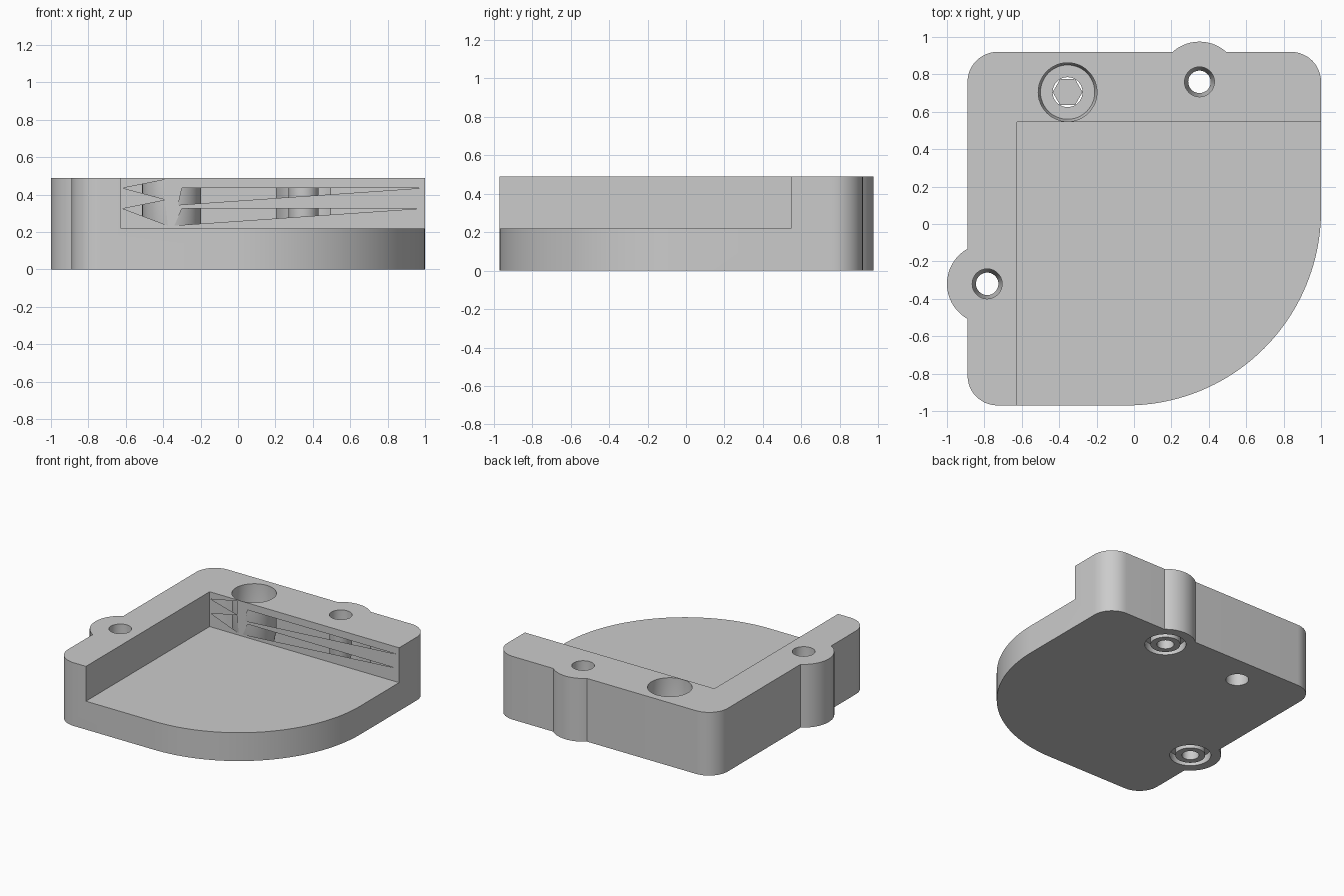
import bpy, bmesh, math
from mathutils import Vector

default = bpy.data.objects.get("Cube")
if default:
    bpy.data.objects.remove(default)

HEIGHT, FLOOR = 0.49, 0.22
WALL_X, WALL_Y = -0.625, 0.545
LEFT, RIGHT, FRONT, BACK = -0.89, 1.0, -0.97, 0.92
CORNER, SWEEP, LOBE = 0.16, 1.04, 0.215
SCREW_HOLES = [(-0.785, -0.32), (0.35, 0.76)]
BORE = (-0.355, 0.705)

gray = bpy.data.materials.new("plain gray")
gray.use_nodes = True
color = (0.6, 0.6, 0.6, 1)
gray.diffuse_color = color
gray.node_tree.nodes["Principled BSDF"].inputs["Base Color"].default_value = color


def make_object(name, bm):
    bmesh.ops.recalc_face_normals(bm, faces=bm.faces)
    mesh = bpy.data.meshes.new(name)
    bm.to_mesh(mesh)
    bm.free()
    mesh.materials.append(gray)
    obj = bpy.data.objects.new(name, mesh)
    bpy.context.collection.objects.link(obj)
    return obj


def arc(center, radius, start, end, steps):
    return [(center[0] + radius * math.cos(math.radians(start + (end - start) * i / steps)),
             center[1] + radius * math.sin(math.radians(start + (end - start) * i / steps)))
            for i in range(steps + 1)]


def prism(name, outline, z0, z1):
    bm = bmesh.new()
    face = bm.faces.new([bm.verts.new((x, y, z0)) for x, y in outline])
    extruded = bmesh.ops.extrude_face_region(bm, geom=[face], use_keep_orig=True)
    top = [v for v in extruded["geom"] if isinstance(v, bmesh.types.BMVert)]
    bmesh.ops.translate(bm, verts=top, vec=(0, 0, z1 - z0))
    return make_object(name, bm)


def lathe(name, center, profile, ring=False, sides=48):
    """Turn (radius, z) points round a vertical axis; a ring closes on itself."""
    bm = bmesh.new()
    loops = [[bm.verts.new((x, y, z)) for x, y in arc(center, r, 0, 360, sides)[:-1]]
             for r, z in profile]
    pairs = list(zip(loops, loops[1:]))
    if ring:
        pairs.append((loops[-1], loops[0]))
    else:
        bm.faces.new(loops[0])
        bm.faces.new(loops[-1])
    for a, b in pairs:
        for i in range(sides):
            j = (i + 1) % sides
            bm.faces.new((a[i], a[j], b[j], b[i]))
    return make_object(name, bm)


def cut(body, cutter):
    cutter.hide_render = True
    mod = body.modifiers.new("cut", "BOOLEAN")
    mod.operation, mod.solver, mod.object = "DIFFERENCE", "EXACT", cutter
    bpy.context.view_layer.objects.active = body
    bpy.ops.object.modifier_apply(modifier=mod.name)
    bpy.data.objects.remove(cutter)


# Block outline: rounded corners, one wide sweep and two screw lobes
side_a = math.degrees(math.acos((SCREW_HOLES[0][0] - LEFT) / LOBE))
back_a = math.degrees(math.asin((BACK - SCREW_HOLES[1][1]) / LOBE))
outline = (
    arc((LEFT + CORNER, FRONT + CORNER), CORNER, 180, 270, 12)
    + arc((RIGHT - SWEEP, FRONT + SWEEP), SWEEP, 270, 360, 40)
    + arc((RIGHT - CORNER, BACK - CORNER), CORNER, 0, 90, 12)
    + arc(SCREW_HOLES[1], LOBE, back_a, 180 - back_a, 14)
    + arc((LEFT + CORNER, BACK - CORNER), CORNER, 90, 180, 12)
    + arc(SCREW_HOLES[0], LOBE, 180 - side_a, 180 + side_a, 18))
body = prism("corner_block", outline, 0, HEIGHT)

# Open pocket that leaves an L-shaped wall
cut(body, prism("pocket_cutter", [(WALL_X, -2), (2, -2), (2, WALL_Y), (WALL_X, WALL_Y)],
                FLOOR, 1))

# Tapered screw holes, each with a ring groove underneath
for spot in SCREW_HOLES:
    cut(body, lathe("screw_cutter", spot,
                    [(0.06, -0.1), (0.06, 0.12), (0.08, 0.2), (0.08, 0.6)]))
    cut(body, lathe("groove_cutter", spot,
                    [(0.105, -0.1), (0.145, -0.1), (0.145, 0.06), (0.105, 0.06)], ring=True))

# Stepped bore
cut(body, lathe("bore_cutter", BORE,
                [(0.08, -0.1), (0.08, 0.14), (0.145, 0.14), (0.15, 0.17),
                 (0.157, 0.19), (0.157, 0.6)]))

# Narrow wedge-shaped openings in the back wall of the pocket
WEDGES = [
    [(-0.615, 0.435), (-0.39, 0.48), (-0.39, 0.375)],
    [(-0.615, 0.325), (-0.39, 0.37), (-0.375, 0.235)],
    [(0.98, 0.435), (-0.3, 0.435), (-0.32, 0.345)],
    [(0.96, 0.325), (-0.3, 0.325), (-0.34, 0.235)],
]
bm = bmesh.new()
bm.from_mesh(body.data)
wall = [f for f in bm.faces
        if f.normal.y < -0.99 and abs(f.calc_center_median().y - WALL_Y) < 0.001]
bmesh.ops.delete(bm, geom=wall, context="FACES")
edges = [e for e in bm.edges if e.is_boundary]
for wedge in WEDGES:
    corners = [bm.verts.new((x, WALL_Y, z)) for x, z in wedge]
    edges += [bm.edges.new((corners[i], corners[(i + 1) % 3])) for i in range(3)]
filled = bmesh.ops.triangle_fill(bm, edges=edges, use_beauty=True, normal=Vector((0, -1, 0)))
for f in filled["geom"]:
    if isinstance(f, bmesh.types.BMFace):
        f.normal_update()
        if f.normal.y > 0:
            f.normal_flip()
bm.to_mesh(body.data)
bm.free()

# Hexagonal plug face inside the bore
prism("hex_plug", arc(BORE, 0.08, 0, 360, 6)[:-1], 0.1, 0.108)

bpy.ops.object.select_all(action="DESELECT")
body.select_set(True)
bpy.context.view_layer.objects.active = body
bpy.ops.object.shade_smooth_by_angle(angle=math.radians(30))
